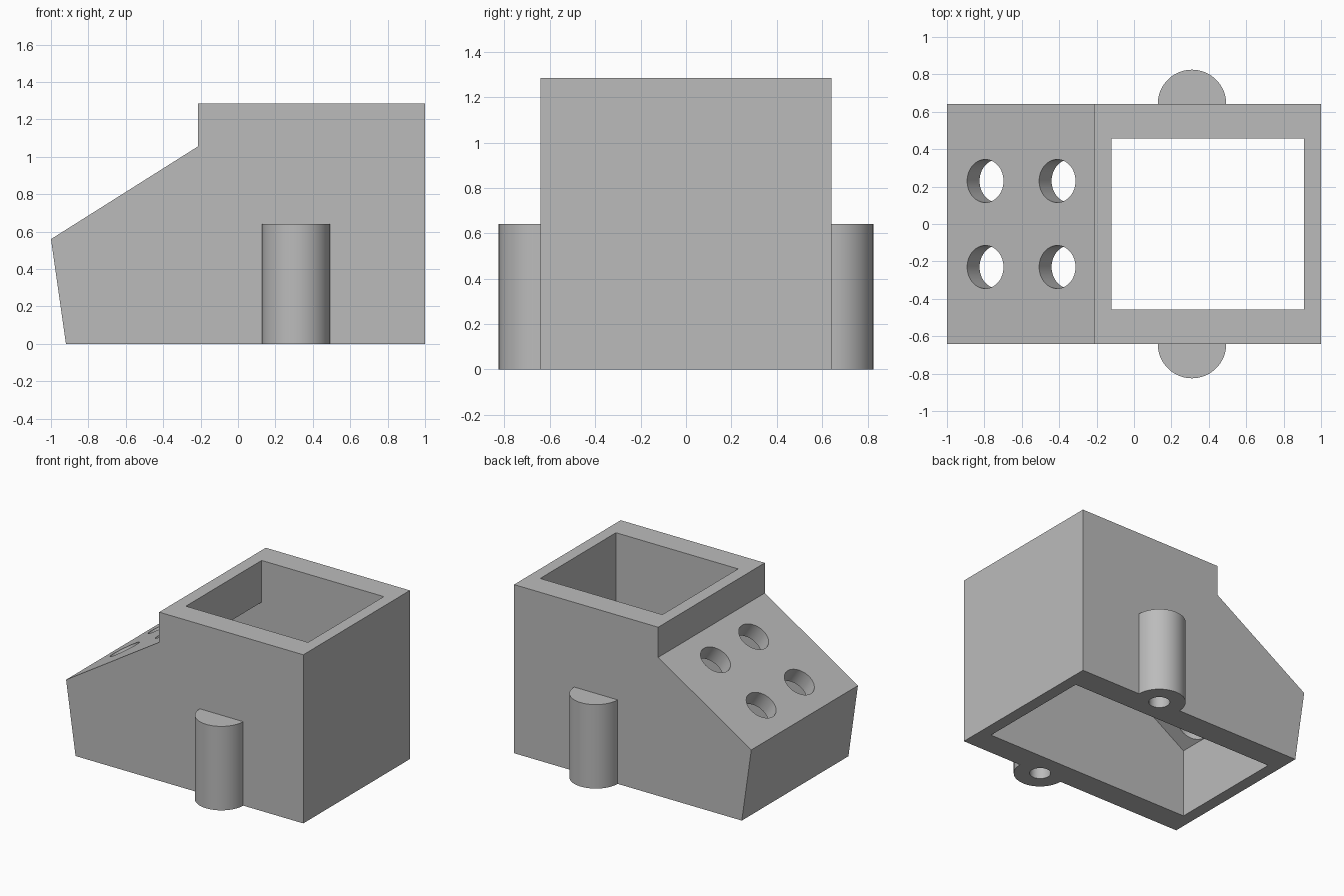
import bpy, bmesh, math
from mathutils import Matrix, Vector

cube = bpy.data.objects.get("Cube")
if cube:
    bpy.data.objects.remove(cube, do_unlink=True)

grey = bpy.data.materials.new("plain grey")
grey.use_nodes = True
colour = (0.5, 0.5, 0.5, 1)
grey.diffuse_color = colour
grey.node_tree.nodes["Principled BSDF"].inputs["Base Color"].default_value = colour


def add_object(name, bm):
    bmesh.ops.recalc_face_normals(bm, faces=bm.faces)
    mesh = bpy.data.meshes.new(name)
    bm.to_mesh(mesh)
    bm.free()
    mesh.materials.append(grey)
    obj = bpy.data.objects.new(name, mesh)
    bpy.context.collection.objects.link(obj)
    return obj


def prism(name, profile, half_width):
    """Extrude an x-z profile along y."""
    bm = bmesh.new()
    face = bm.faces.new([bm.verts.new((x, -half_width, z)) for x, z in profile])
    new = bmesh.ops.extrude_face_region(bm, geom=[face])["geom"]
    verts = [v for v in new if isinstance(v, bmesh.types.BMVert)]
    bmesh.ops.translate(bm, verts=verts, vec=(0, 2 * half_width, 0))
    return add_object(name, bm)


def cylinder(name, centre, radius, depth, tilt=0):
    bm = bmesh.new()
    matrix = Matrix.Translation(centre) @ Matrix.Rotation(tilt, 4, "Y")
    bmesh.ops.create_cone(bm, cap_ends=True, segments=64, radius1=radius,
                          radius2=radius, depth=depth, matrix=matrix)
    return add_object(name, bm)


def combine(target, other, operation):
    """Apply a boolean and discard the helper."""
    mod = target.modifiers.new("boolean", "BOOLEAN")
    mod.operation, mod.solver, mod.object = operation, "EXACT", other
    graph = bpy.context.evaluated_depsgraph_get()
    mesh = bpy.data.meshes.new_from_object(target.evaluated_get(graph))
    target.modifiers.clear()
    target.data = mesh
    bpy.data.objects.remove(other, do_unlink=True)


# Outer shell with the sloping panel
panel_low, panel_high = Vector((-1, 0.56)), Vector((-0.215, 1.055))
housing = prism("housing", [(-0.92, 0), (1, 0), (1, 1.285), (-0.215, 1.285),
                            panel_high, panel_low], 0.642)

# Round bosses on both sides
for side in (-1, 1):
    boss = cylinder("boss", (0.31, side * 0.642, 0.32), 0.183, 0.64)
    combine(housing, boss, "UNION")

# Cavity open at top and bottom, with a sloping ceiling under the panel
cavity = prism("cavity", [(-0.83, -0.2), (0.91, -0.2), (0.91, 1.5),
                          (-0.12, 1.5), (-0.12, 0.967), (-0.83, 0.52)], 0.456)
combine(housing, cavity, "DIFFERENCE")

# Screw holes in the undersides of the bosses
for side in (-1, 1):
    hole = cylinder("screw_hole", (0.31, side * 0.642, 0.2), 0.073, 0.6)
    combine(housing, hole, "DIFFERENCE")

# Four round holes square to the panel
slope = (panel_high - panel_low).normalized()
tilt = -math.atan2(slope.y, slope.x)
for x in (-0.795, -0.41):
    z = panel_low.y + (x - panel_low.x) * slope.y / slope.x
    for y in (-0.23, 0.23):
        hole = cylinder("panel_hole", (x, y, z), 0.115, 0.36, tilt)
        combine(housing, hole, "DIFFERENCE")

# Smooth round walls, crisp corners
bpy.ops.object.select_all(action="DESELECT")
housing.select_set(True)
bpy.context.view_layer.objects.active = housing
bpy.ops.object.shade_smooth_by_angle(angle=math.radians(25))
